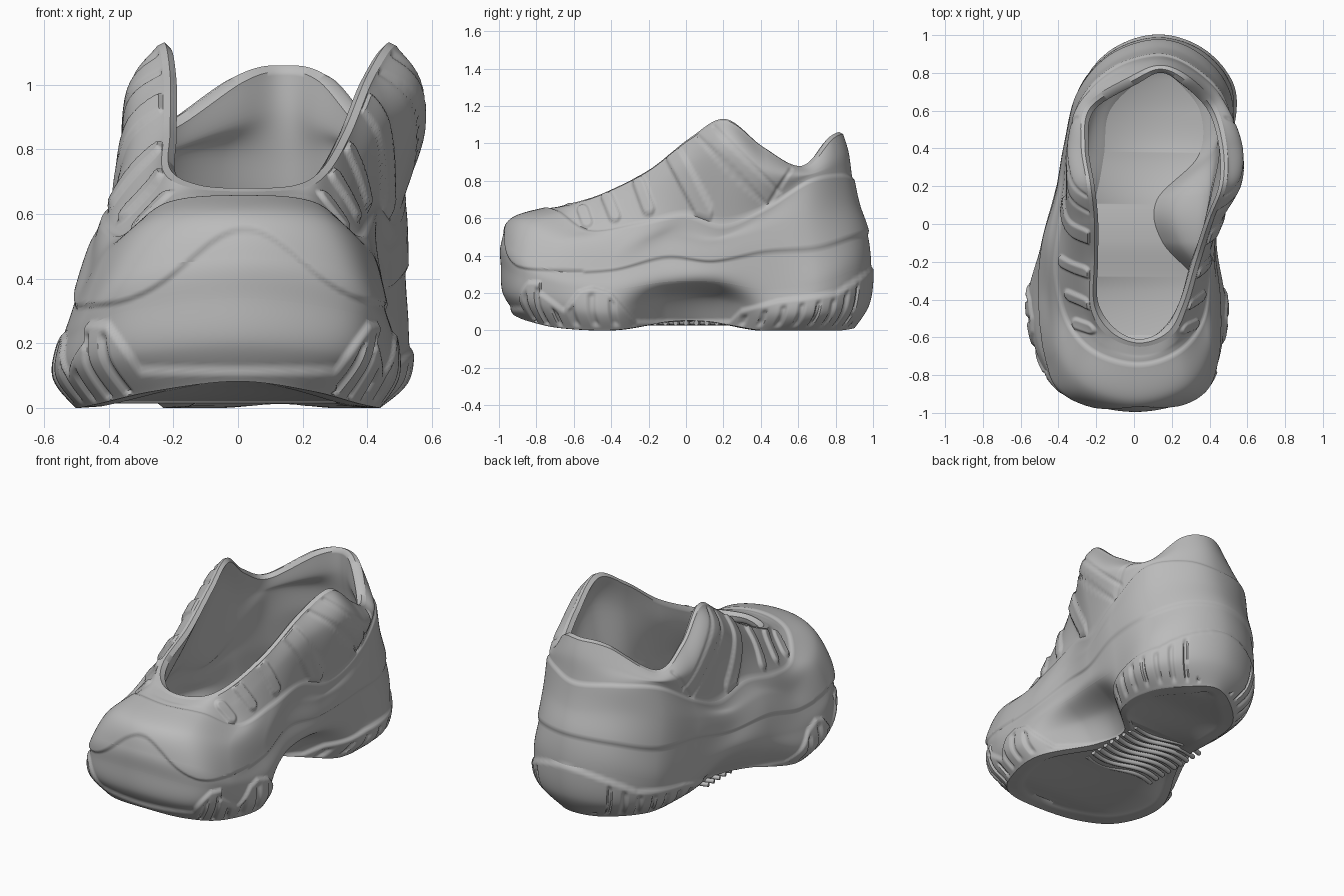
import bpy, math
from mathutils import Vector

cube = bpy.data.objects.get("Cube")
if cube:
    bpy.data.objects.remove(cube, do_unlink=True)

grey = bpy.data.materials.new("plain_grey")
grey.use_nodes = True
grey.diffuse_color = (0.5, 0.5, 0.5, 1)
grey.node_tree.nodes["Principled BSDF"].inputs["Base Color"].default_value = (0.5, 0.5, 0.5, 1)
grey.node_tree.nodes["Principled BSDF"].inputs["Roughness"].default_value = 0.6

# Stations from toe to heel, as fractions of each ring's length
STATIONS = (0, .04, .14, .3, .45, .58, .72, .86, .96, 1)
PER_SPAN = 32
ROWS = 14


def ring(toe_y, heel_y, toe_x, heel_x, plus_side, minus_side, heights):
    """Closed control loop in hundredths: toe, +x side, heel, -x side."""
    ys = [toe_y + (heel_y - toe_y) * f for f in STATIONS]
    right = [toe_x, *plus_side, heel_x]
    loop = [Vector(p) / 100 for p in zip(right, ys, heights)]
    back = [Vector(p) / 100 for p in zip(minus_side, ys[1:-1], heights[1:-1])]
    return loop + back[::-1]


def spline(a, b, c, d, t):
    return b + ((c - a) * t + (a * 2 - b * 5 + c * 4 - d) * t**2
                + (b * 3 - a - c * 3 + d) * t**3) * 0.5


def smooth_loop(pts):
    n = len(pts)
    return [spline(pts[i - 1], pts[i], pts[(i + 1) % n], pts[(i + 2) % n], k / PER_SPAN)
            for i in range(n) for k in range(PER_SPAN)]


def loft(control_rings, rows):
    loops = [smooth_loop(r) for r in control_rings]
    last = len(loops) - 1
    result = []
    for s in range(last):
        a, b, c, d = (loops[k] for k in (max(s - 1, 0), s, s + 1, min(s + 2, last)))
        for k in range(rows):
            result.append([spline(*p, k / rows) for p in zip(a, b, c, d)])
    return result + [loops[-1]]


def shrink(control, inset, drop=0.0):
    """Move a loop inwards for the lining and the tread."""
    n = len(control)
    lo, hi = control[0].y, control[n // 2].y
    mid, scale = (lo + hi) / 2, 1 - 2 * inset / (hi - lo)
    out = []
    for i, p in enumerate(control):
        centre = (p.x + control[-i % n].x) / 2
        half = p.x - centre
        x = centre + math.copysign(max(abs(half) - inset, 0), half)
        out.append(Vector((x, mid + (p.y - mid) * scale, p.z - drop)))
    return out


def make_shell(name, grid, cap=None):
    n = len(grid[0])
    faces = [(j * n + i, j * n + (i + 1) % n, (j + 1) * n + (i + 1) % n, (j + 1) * n + i)
             for j in range(len(grid) - 1) for i in range(n)]
    if cap:
        base = 0 if cap == "first" else (len(grid) - 1) * n
        for i in range(n // 2):
            quad = [base + i, base + i + 1, base + n - i - 1, base + (n - i) % n]
            quad = list(dict.fromkeys(quad))
            faces.append(quad[::-1] if cap == "first" else quad)
    mesh = bpy.data.meshes.new(name)
    mesh.from_pydata([p for row in grid for p in row], [], faces)
    mesh.materials.append(grey)
    obj = bpy.data.objects.new(name, mesh)
    bpy.context.collection.objects.link(obj)
    bpy.ops.object.select_all(action='DESELECT')
    obj.select_set(True)
    bpy.context.view_layer.objects.active = obj
    bpy.ops.object.shade_smooth_by_angle(angle=math.radians(50))


# Outer control rings, from the ground to the collar
sole_edge = ring(-91, 89, 0, 13, (23, 37, 42, 21, 18, 40, 41, 28),
                 (-26, -43, -49, -38, -27, -22, -19, -3), (9, 6, 2, 1, 5, 5, 1, 1, 1, 2))
sole_side = ring(-98, 97, 0, 13, (31, 43, 48, 30, 28, 48, 51, 36),
                 (-33, -50, -56, -47, -37, -32, -26, -10), (20, 17, 13, 10, 17, 17, 10, 10, 13, 15))
arch_top = ring(-99, 99, 0, 13, (33, 45, 48, 43, 44, 50, 52, 37),
                (-34, -49, -54, -49, -42, -35, -29, -12), (34, 30, 24, 22, 26, 26, 22, 26, 33, 34))
midsole_top = ring(-99, 97, 1, 13, (32, 44, 45, 42, 46, 51, 50, 35),
                   (-32, -46, -50, -48, -41, -36, -29, -12), (46, 42, 32, 32, 39, 37, 42, 44, 50, 52))
dome = ring(-93, 92, 1, 13, (27, 40, 43, 41, 46, 51, 49, 33),
            (-25, -40, -45, -45, -40, -36, -29, -11), (59, 57, 47, 42, 50, 47, 53, 62, 67, 67))
guard_top = ring(-74, 89, 2, 13, (23, 36, 40, 43, 48, 51, 47, 31),
                 (-21, -35, -41, -39, -36, -34, -27, -10), (65, 63, 53, 57, 62, 57, 66, 80, 83, 81))
upper_bulge = ring(-69, 87, 3, 14, (21, 31, 37, 46, 57, 57, 47, 31),
                   (-17, -27, -31, -33, -35, -35, -28, -6), (66, 66, 64, 75, 89, 96, 85, 84, 92, 95))
collar = ring(-65, 84, 3, 14, (20, 28, 35, 42, 49, 49, 43, 29),
              (-14, -23, -23, -23, -25, -28, -25, -2), (67, 68, 73, 85, 102, 112, 97, 87, 102, 105))

# Top edge of the scalloped outsole, and raised strips and sewn lines on the upper
SCALLOP = ((-1, .3), (-.8, .22), (-.65, .11), (-.57, .21), (-.5, .23), (-.4, .2), (-.27, .05),
           (.24, .05), (.3, .11), (.5, .16), (.8, .2), (.92, .28), (1.1, .42))
STRIPS = ((-.53, .58, -.55, .64, .03, .014), (-.38, .61, -.42, .71, .03, .016),
          (-.2, .65, -.25, .79, .032, .016), (.1, .63, -.06, .93, .045, .014),
          (.42, .68, .06, 1.04, .01, -.007), (.5, .74, .15, 1.09, .01, -.007),
          (.42, .64, .56, .86, .01, -.007))


def step(t, width):
    return min(max(t / width + 0.5, 0), 1)


def scallop_height(p):
    if p.y < -.78:
        return .12 + .14 * step(abs(p.x) - .35, .1)
    for (y0, z0), (y1, z1) in zip(SCALLOP, SCALLOP[1:]):
        if p.y <= y1:
            return z0 + (z1 - z0) * (p.y - y0) / (y1 - y0)
    return SCALLOP[-1][1]


def relief(p, u, v):
    """Height of the panels, ribs and seams above the plain shell."""
    h = 0.0
    if v < 3:
        top = scallop_height(p)
        inside = step(top - p.z, .02)
        h += .014 * inside
        plain = (p.y < -.8 and abs(p.x) < .3) or (p.y > .88 and abs(p.x - .13) < .22)
        if not plain and inside and .1 < v:
            wave = step(math.cos(u * math.tau * 3) - .6, .5)
            h -= .013 * wave * step(top - .035 - p.z, .02) * step(p.z - .035, .02)
    # Mudguard band, arched upwards around the toe cap
    band = step(5 - v, .1)
    if p.y < -.55:
        band *= step(p.z - .31 - .24 * math.exp(-((p.x - .02) / .24) ** 2), .012)
    else:
        band *= step(v - 3, .1)
    h += .011 * band
    if 5.05 < v < 6.9:
        for y0, z0, y1, z1, r, amount in STRIPS:
            dy, dz = y1 - y0, z1 - z0
            t = min(max(((p.y - y0) * dy + (p.z - z0) * dz) / (dy * dy + dz * dz), 0), 1)
            dist = math.hypot(p.y - y0 - dy * t, p.z - z0 - dz * t)
            h += amount * step(r - dist, .012)
    return h


plain_rows = loft([sole_edge, sole_side, arch_top, midsole_top, dome, guard_top,
                   upper_bulge, collar], ROWS)
count = len(plain_rows[0])
outer = []
for j, row in enumerate(plain_rows):
    below, above = plain_rows[max(j - 1, 0)], plain_rows[min(j + 1, len(plain_rows) - 1)]
    new_row = []
    for i, p in enumerate(row):
        normal = (row[(i + 1) % count] - row[i - 1]).cross(above[i] - below[i]).normalized()
        q = p + normal * relief(p, i / PER_SPAN, j / ROWS)
        q.z = max(q.z, 0)
        new_row.append(q)
    outer.append(new_row)

# Outer parts share their border rows; the tread has a shallow rim
pad = [smooth_loop(shrink(sole_edge, d, z)) for d, z in ((.08, -.006), (.06, .004), (.03, .006))]
for row in pad:
    for p in row:
        p.z = max(p.z, 0.002)
make_shell("tread", pad + [outer[0]], "first")
make_shell("outsole", outer[:2 * ROWS + 1])
make_shell("midsole", outer[2 * ROWS:3 * ROWS + 1])
make_shell("mudguard", outer[3 * ROWS:5 * ROWS + 1])
make_shell("upper", outer[5 * ROWS:])

# Rolled collar edge, lining and insole; the lining follows the hollow of the arch
inner = loft([shrink(collar, .04, .01), shrink(upper_bulge, .065, .04), shrink(guard_top, .055, .04),
              shrink(dome, .055, .03), shrink(midsole_top, .06), shrink(arch_top, .06, -.04),
              shrink(sole_side, .06, -.04), shrink(sole_edge, .06, -.045)], 7)
rim = [(a + b) / 2 + Vector((0, 0, .015)) for a, b in zip(outer[-1], inner[0])]
make_shell("collar_and_lining", [outer[-1], rim] + inner)
make_shell("insole", [inner[-2], inner[-1]], "last")

# Wavy ridges across the underside of the arch
for k in range(9):
    y = -.22 + k * .055
    curve = bpy.data.curves.new("arch_ridge", 'CURVE')
    curve.dimensions = '3D'
    curve.bevel_depth = .014
    curve.bevel_resolution = 2
    curve.use_fill_caps = True
    path = curve.splines.new('POLY')
    path.points.add(12)
    for i, point in enumerate(path.points):
        t = i / 12
        point.co = (-.31 + .48 * t, y + .025 * math.sin(t * math.tau), .04, 1)
    curve.materials.append(grey)
    bpy.context.collection.objects.link(bpy.data.objects.new("arch_ridge", curve))
